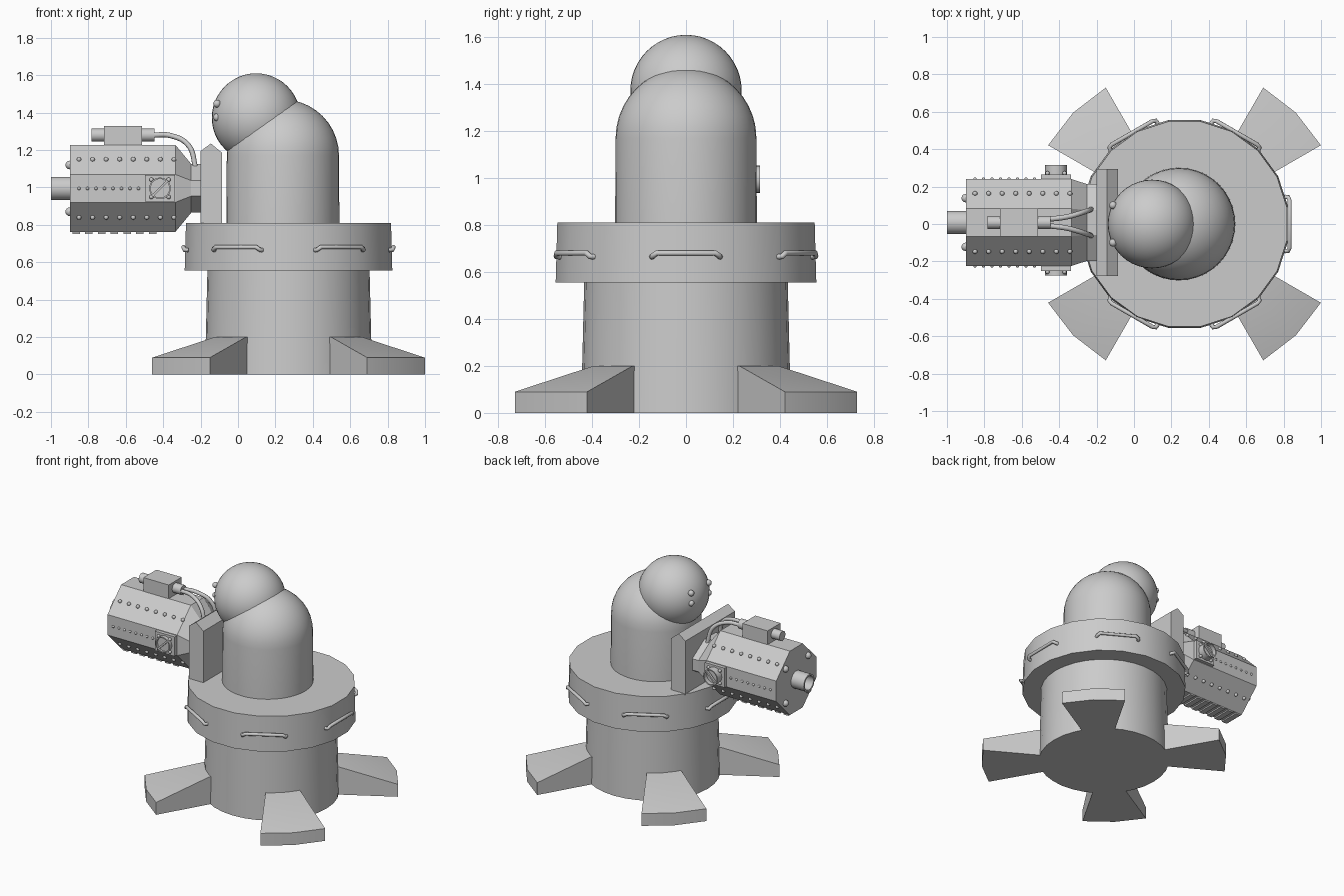
import bpy, bmesh
from math import sin, cos, pi, radians
from mathutils import Matrix, Vector

if "Cube" in bpy.data.objects:
    bpy.data.objects.remove(bpy.data.objects["Cube"])

CX = 0.27            # axis of the pedestal
GY, GZ = 0.008, 0.995  # axis of the gun


def finish(name, bm, angle=35):
    bmesh.ops.remove_doubles(bm, verts=bm.verts, dist=1e-5)
    bmesh.ops.recalc_face_normals(bm, faces=bm.faces)
    me = bpy.data.meshes.new(name)
    bm.to_mesh(me)
    bm.free()
    me.shade_smooth()
    me.set_sharp_from_angle(angle=radians(angle))
    ob = bpy.data.objects.new(name, me)
    bpy.context.collection.objects.link(ob)
    return ob


def loft(bm, rings):
    # skin closed rings of equal size and cap both ends
    vs = [[bm.verts.new(p) for p in r] for r in rings]
    n = len(vs[0])
    for a, b in zip(vs, vs[1:]):
        for i in range(n):
            bm.faces.new((a[i], a[(i + 1) % n], b[(i + 1) % n], b[i]))
    bm.faces.new(vs[0])
    bm.faces.new(vs[-1])


def lathe(name, profile, origin, axis=(0, 0, 1), segs=32, phase=0.0):
    # revolve (radius, height) points round an axis
    bm = bmesh.new()
    m = Matrix.Translation(origin) @ Vector((0, 0, 1)).rotation_difference(Vector(axis)).to_matrix().to_4x4()
    loft(bm, [[m @ Vector((max(r, 1e-4) * cos(2 * pi * i / segs + phase),
                           max(r, 1e-4) * sin(2 * pi * i / segs + phase), z))
               for i in range(segs)] for r, z in profile])
    return finish(name, bm)


def add_box(bm, lo, hi, mat=Matrix.Identity(4)):
    lo, hi = Vector(lo), Vector(hi)
    m = mat @ Matrix.Translation((lo + hi) / 2) @ Matrix.Diagonal((*(hi - lo), 1))
    bmesh.ops.create_cube(bm, size=1, matrix=m)


def box(name, lo, hi):
    bm = bmesh.new()
    add_box(bm, lo, hi)
    return finish(name, bm)


def studs(name, points, r, u=10, v=6):
    bm = bmesh.new()
    for p in points:
        bmesh.ops.create_uvsphere(bm, u_segments=u, v_segments=v, radius=r, matrix=Matrix.Translation(p))
    return finish(name, bm, 60)


def tube(name, points, r, smooth=False):
    cu = bpy.data.curves.new(name, 'CURVE')
    cu.dimensions = '3D'
    cu.bevel_depth, cu.bevel_resolution, cu.use_fill_caps = r, 2, True
    if smooth:
        sp = cu.splines.new('BEZIER')
        sp.bezier_points.add(len(points) - 1)
        for b, p in zip(sp.bezier_points, points):
            b.co = p
            b.handle_left_type = b.handle_right_type = 'AUTO'
    else:
        sp = cu.splines.new('POLY')
        sp.points.add(len(points) - 1)
        for b, p in zip(sp.points, points):
            b.co = (*p, 1)
    ob = bpy.data.objects.new(name, cu)
    bpy.context.collection.objects.link(ob)
    bpy.ops.object.select_all(action='DESELECT')
    ob.select_set(True)
    bpy.context.view_layer.objects.active = ob
    bpy.ops.object.convert(target='MESH')


# Pedestal, collar, domed body and head
lathe('pedestal', [(0.447, 0), (0.433, 0.58)], (CX, 0, 0))
lathe('collar', [(0.562, 0.555), (0.555, 0.81)], (CX, 0, 0), segs=20, phase=pi / 20)
dome = [(0.3 * cos(pi / 2 * i / 10), 1.17 + 0.3 * sin(pi / 2 * i / 10)) for i in range(11)]
lathe('body', [(0.302, 0.8)] + dome, (0.24, 0, 0), segs=40)
studs('head', [(0.097, 0, 1.373)], 0.237, 40, 24)
studs('eyes', [(-0.112, s * 0.1, z) for s in (-1, 1) for z in (1.375, 1.448)], 0.021, 14, 8)

# Four wedge feet
for k in range(4):
    bm = bmesh.new()
    mid = pi / 4 + k * pi / 2
    rings = []
    for da in (-pi / 12, 0, pi / 12):
        c, s = cos(mid + da), sin(mid + da)
        rings.append([(CX + r * c, r * s, z) for r, z in ((0.40, 0), (0.842, 0), (0.842, 0.09), (0.455, 0.2), (0.40, 0.2))])
    loft(bm, rings)
    finish(f'foot_{k + 1}', bm, 25)

# Six grab handles round the collar
for k in range(6):
    rot = Matrix.Translation((CX, 0, 0)) @ Matrix.Rotation(k * pi / 3, 4, 'Z')
    pts = [(0.535, -0.145, 0.665), (0.556, -0.143, 0.667), (0.562, -0.125, 0.681),
           (0.562, 0.125, 0.681), (0.556, 0.143, 0.667), (0.535, 0.145, 0.665)]
    tube(f'handle_{k + 1}', [rot @ Vector(p) for p in pts], 0.012)

# Mounting plate with ridged top
bm = bmesh.new()
side = [(-0.2, 0.8), (-0.085, 0.8), (-0.085, 1.185), (-0.145, 1.235), (-0.2, 1.195)]
loft(bm, [[(x, y, z) for x, z in side] for y in (-0.278, 0.293)])
finish('mount_plate', bm, 20)


# Octagonal gun body with tapered neck
def octagon(x, ay, az):
    f = 0.32
    return [(x, GY + ay * a, GZ + az * b) for a, b in
            ((1, -f), (1, f), (f, 1), (-f, 1), (-1, f), (-1, -f), (-f, -1), (f, -1))]


bm = bmesh.new()
loft(bm, [octagon(-0.897, 0.232, 0.233), octagon(-0.335, 0.232, 0.233),
          octagon(-0.25, 0.205, 0.13), octagon(-0.19, 0.205, 0.13)])
finish('gun_body', bm, 15)
lathe('barrel', [(0.062, 0), (0.062, 0.12), (0.05, 0.12), (0.05, 0.03), (0, 0.03)],
      (-0.88, GY, GZ), (-1, 0, 0), 24)

# Rivets, face bolts and underside slats
signs = [(a, b) for a in (-1, 1) for b in (-1, 1)]
studs('face_bolts', [(-0.9, GY + 0.13 * a, GZ + 0.125 * b) for a, b in signs], 0.023, 12, 8)
studs('chamfer_rivets', [(-0.85 + 0.0725 * i, GY + 0.155 * a, GZ + 0.155 * b)
                         for i in range(8) for a, b in signs], 0.013)
studs('side_rivets', [(-0.85 + 0.0455 * i, GY + 0.232 * a, GZ) for i in range(8) for a in (-1, 1)], 0.009)
bm = bmesh.new()
for i in range(7):
    x = -0.885 + 0.068 * i
    add_box(bm, (x, GY - 0.074, 0.752), (x + 0.04, GY + 0.074, 0.78))
finish('underside_slats', bm)

# Side ports: square base, recessed ring, diagonal bar and corner screws
for s, y0, y1, name in ((1, 0.265, 0.315, 'left'), (-1, -0.25, -0.275, 'right')):
    px, h = -0.417, abs(y1 - y0)
    lo, hi = sorted((s * 0.2, y0))
    box(f'{name}_port_base', (px - 0.08, lo, GZ - 0.071), (px + 0.08, hi, GZ + 0.071))
    lathe(f'{name}_port_ring', [(0.058, -0.01), (0.058, h), (0.05, h), (0.05, h * 0.4), (0, h * 0.4)],
          (px, y0, GZ), (0, s, 0), 24)
    bm = bmesh.new()
    add_box(bm, (-0.05, -0.008, -0.006), (0.05, 0.008, 0.006),
            Matrix.Translation((px, y1 - s * 0.01, GZ)) @ Matrix.Rotation(-pi / 4, 4, 'Y'))
    finish(f'{name}_port_bar', bm)
    studs(f'{name}_port_screws', [(px + 0.046 * a, y0 + s * 0.006, GZ + 0.046 * b) for a, b in signs], 0.012)

# Top box with end plugs and two hoses
box('top_box', (-0.717, GY - 0.075, 1.21), (-0.513, GY + 0.075, 1.328))
lathe('top_box_plugs', [(0.035, 0), (0.035, 0.337)], (-0.784, GY, 1.28), (1, 0, 0), 16)
for s, name in ((1, 'left'), (-1, 'right')):
    tube(f'{name}_hose', [(x, GY + s * y, z) for x, y, z in
                          ((-0.46, 0.017, 1.28), (-0.36, 0.03, 1.277),
                           (-0.265, 0.057, 1.225), (-0.225, 0.072, 1.1))], 0.014, True)
